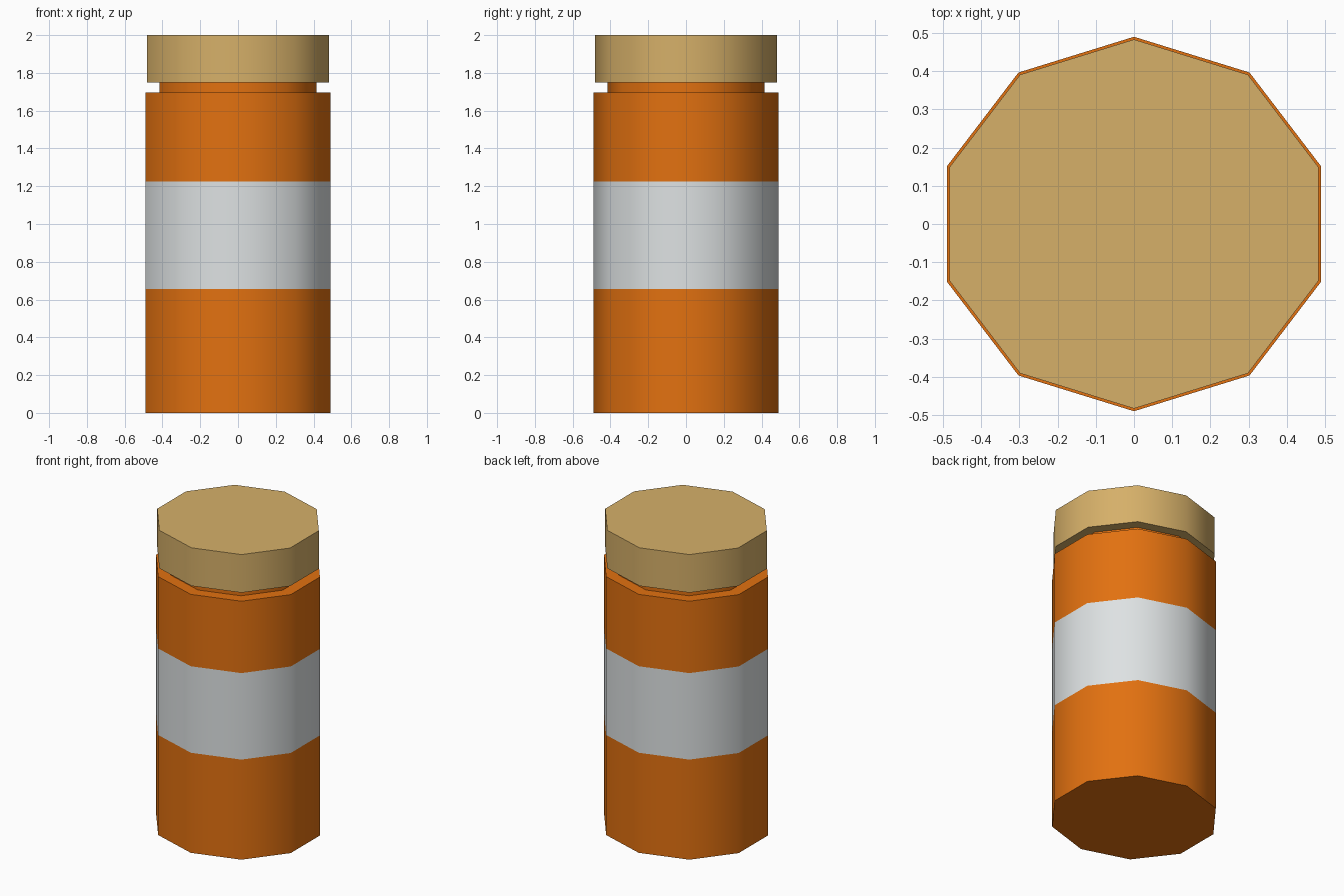
import bpy, bmesh, math

if "Cube" in bpy.data.objects:
    bpy.data.objects.remove(bpy.data.objects["Cube"])

SIDES = 10
STRETCH = 1.05  # the decagon is slightly wider in x


def material(name, rgb):
    m = bpy.data.materials.new(name)
    m.diffuse_color = (*rgb, 1)
    m.use_nodes = True
    m.node_tree.nodes["Principled BSDF"].inputs["Base Color"].default_value = m.diffuse_color
    return m


orange = material("orange_plastic", (0.761, 0.165, 0.0052))
white = material("label_white", (0.730, 0.761, 0.768))
tan = material("cap_tan", (0.672, 0.434, 0.141))


def lathe(name, profile, mats):
    """Closed solid from (radius, z) rings with flat end caps."""
    bm = bmesh.new()
    rings = []
    for r, z in profile:
        ring = []
        for i in range(SIDES):
            a = math.pi / 2 + i * math.tau / SIDES
            ring.append(bm.verts.new((r * STRETCH * math.cos(a), r * math.sin(a), z)))
        rings.append(ring)
    for lo, hi in zip(rings, rings[1:]):
        for i in range(SIDES):
            j = (i + 1) % SIDES
            bm.faces.new((lo[i], lo[j], hi[j], hi[i]))
    bm.faces.new(rings[0][::-1])
    bm.faces.new(rings[-1])
    bm.normal_update()
    me = bpy.data.meshes.new(name)
    bm.to_mesh(me)
    bm.free()
    ob = bpy.data.objects.new(name, me)
    bpy.context.collection.objects.link(ob)
    for m in mats:
        me.materials.append(m)
    # Round sides shade smoothly, rims stay sharp
    bpy.ops.object.select_all(action='DESELECT')
    ob.select_set(True)
    bpy.context.view_layer.objects.active = ob
    bpy.ops.object.shade_smooth_by_angle(angle=math.radians(50))
    return ob


# Bottle with shoulder ledge and narrow neck
bottle = lathe("bottle", [(0.49, 0), (0.49, 0.657), (0.49, 1.225), (0.49, 1.697),
                          (0.415, 1.697), (0.415, 1.75)], [orange, white])

# Label band painted by height
for f in bottle.data.polygons:
    if 0.66 < f.center.z < 1.22:
        f.material_index = 1

# Cap
lathe("cap", [(0.483, 1.75), (0.483, 2.0)], [tan])
